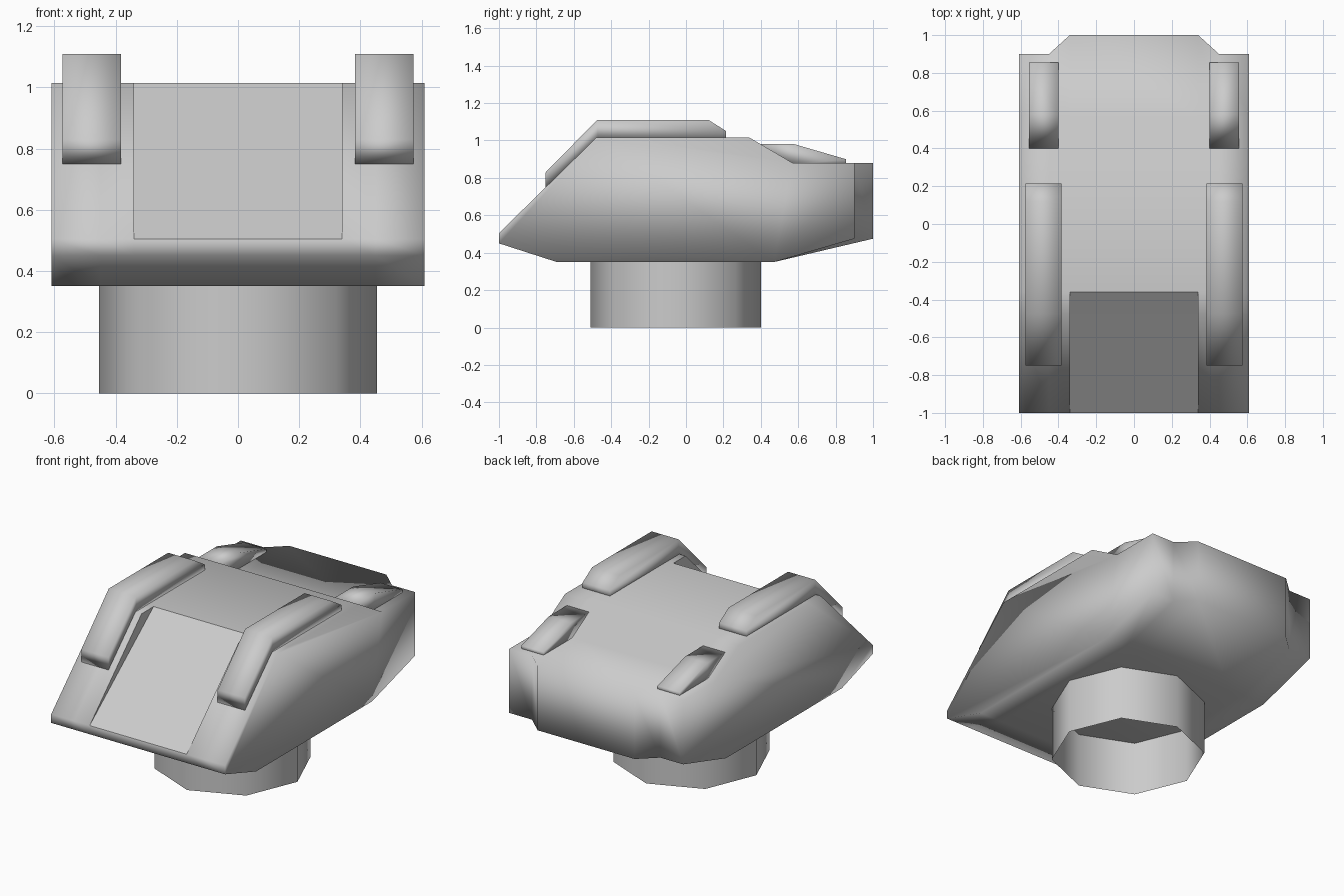
import bpy, bmesh

if "Cube" in bpy.data.objects:
    bpy.data.objects.remove(bpy.data.objects["Cube"])

W = 0.61        # body half width
CH = 0.34       # half width of the front channel


def finish(bm, name):
    bmesh.ops.remove_doubles(bm, verts=bm.verts, dist=1e-5)
    me = bpy.data.meshes.new(name)
    bm.to_mesh(me)
    bm.free()
    me.shade_smooth()
    ob = bpy.data.objects.new(name, me)
    bpy.context.collection.objects.link(ob)
    return ob


def loft(bm, sections):
    """Skin closed loops of equal length and cap both ends."""
    rings = [[bm.verts.new(p) for p in s] for s in sections]
    n = len(rings[0])
    for a, b in zip(rings, rings[1:]):
        for i in range(n):
            j = (i + 1) % n
            bm.faces.new((a[i], a[j], b[j], b[i]))
    bm.faces.new(rings[0][::-1])
    bm.faces.new(rings[-1])
    bmesh.ops.remove_doubles(bm, verts=bm.verts, dist=1e-5)
    bmesh.ops.recalc_face_normals(bm, faces=bm.faces)


def body_section(x, back, sunk):
    crest_z = 0.919 if sunk else 1.015
    profile = [(-1, 0.505), (-1, 0.45), (-0.69, 0.35), (0.47, 0.35),
               (back, 0.475), (back, 0.88), (0.57, 0.88), (0.34, 1.015),
               (-0.36, 1.015), (-0.48, crest_z)]
    return [(x, y, z) for y, z in profile]


# Main body: wedge with a shallow front channel and notched rear corners
half = [(W, 0.9, False), (0.45, 0.9, False), (CH, 1.0, False), (CH, 1.0, True)]
stations = [(-x, b, s) for x, b, s in half] + half[::-1]
bm = bmesh.new()
loft(bm, [body_section(*s) for s in stations])
for e in bm.edges:      # crisp channel edges
    if all(abs(abs(v.co.x) - CH) < 1e-3 and v.co.y < -0.3 and v.co.z > 0.5
           for v in e.verts):
        e.smooth = False
finish(bm, "body")

# Raised pads on both sides, each extruded from a side profile
front_pad = [(-0.75, 0.75), (-0.75, 0.83), (-0.475, 1.11), (0.12, 1.11),
             (0.215, 1.05), (0.215, 1.0), (-0.47, 1.0)]
rear_pad = [(0.40, 0.98), (0.58, 0.98), (0.855, 0.90), (0.855, 0.87),
            (0.57, 0.87)]
for part, prof, x0, x1 in (("front_pad", front_pad, 0.383, 0.574),
                           ("rear_pad", rear_pad, 0.40, 0.555)):
    for side, label in ((1, "right"), (-1, "left")):
        bm = bmesh.new()
        loft(bm, [[(side * x, y, z) for y, z in prof] for x in (x0, x1)])
        finish(bm, f"{part}_{label}")

# Octagonal open neck under the body
bm = bmesh.new()
bmesh.ops.create_cone(bm, cap_ends=False, segments=8,
                      radius1=0.455, radius2=0.455, depth=0.35)
neck = finish(bm, "neck")
neck.location = (0, -0.055, 0.175)
